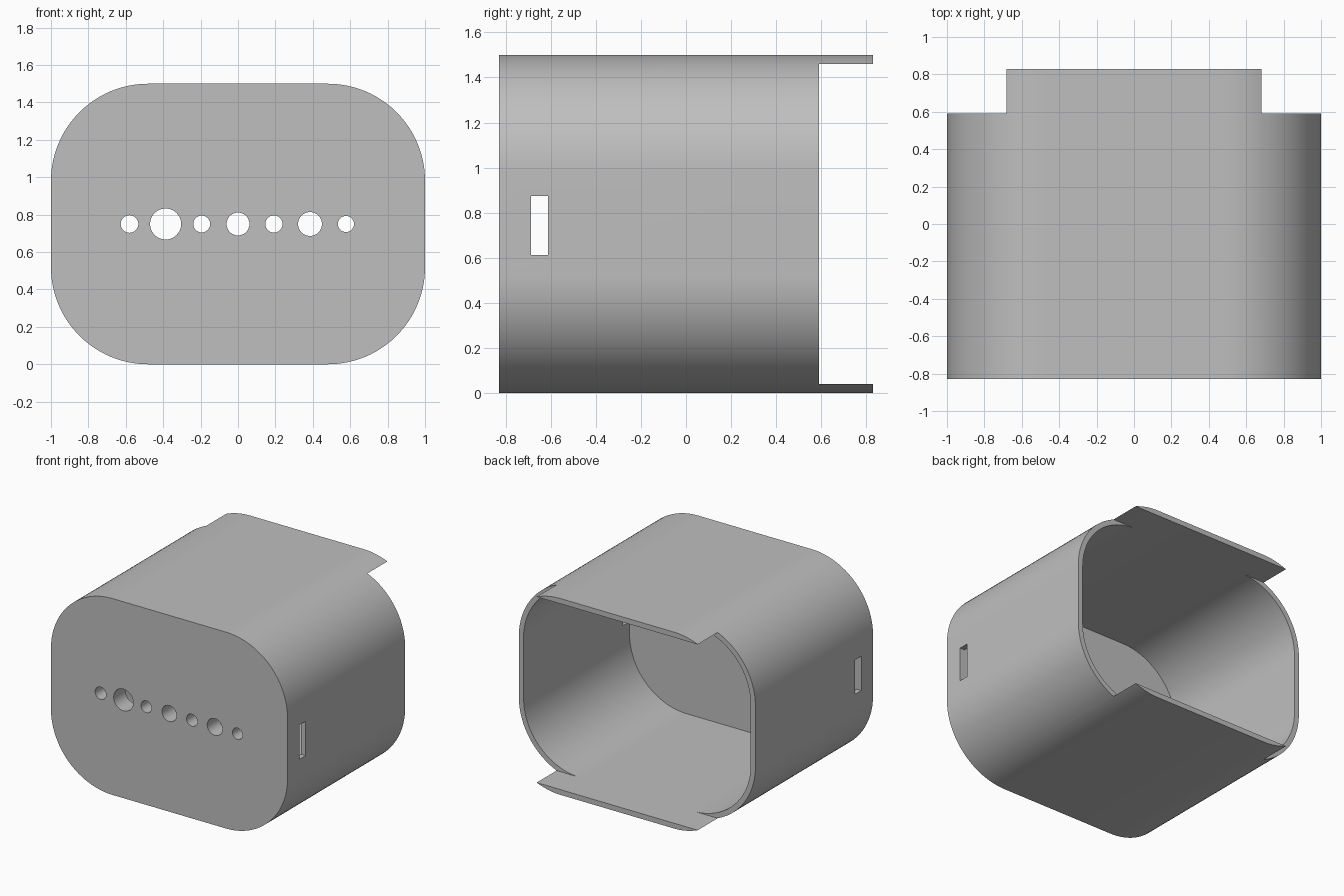
import bpy, bmesh, math
from mathutils import Matrix

if "Cube" in bpy.data.objects:
    bpy.data.objects.remove(bpy.data.objects["Cube"], do_unlink=True)

WALL, RADIUS = 0.04, 0.52
FRONT, PANEL_BACK, RIM, BACK = -0.83, -0.69, 0.59, 0.83
HEIGHT = 1.5
MID = HEIGHT / 2

grey = bpy.data.materials.new("light_grey")
grey.use_nodes = True
colour = (0.52, 0.52, 0.52, 1)
grey.diffuse_color = colour
grey.node_tree.nodes["Principled BSDF"].inputs["Base Color"].default_value = colour


def make_object(name, bm):
    bmesh.ops.recalc_face_normals(bm, faces=bm.faces)
    mesh = bpy.data.meshes.new(name)
    bm.to_mesh(mesh)
    bm.free()
    mesh.materials.append(grey)
    obj = bpy.data.objects.new(name, mesh)
    bpy.context.collection.objects.link(obj)
    return obj


def rounded_prism(name, inset, y0, y1, steps=24):
    """Rounded rectangle in XZ, extruded along Y."""
    r = RADIUS - inset
    cx, cz = 1 - RADIUS, MID - RADIUS
    bm = bmesh.new()
    ring = []
    for q, (sx, sz) in enumerate([(1, 1), (-1, 1), (-1, -1), (1, -1)]):
        for i in range(steps + 1):
            a = (q + i / steps) * math.pi / 2
            ring.append(bm.verts.new((sx * cx + r * math.cos(a), y0,
                                      MID + sz * cz + r * math.sin(a))))
    face = bm.faces.new(ring)
    grown = bmesh.ops.extrude_face_region(bm, geom=[face])["geom"]
    bmesh.ops.translate(bm, vec=(0, y1 - y0, 0),
                        verts=[v for v in grown if isinstance(v, bmesh.types.BMVert)])
    return make_object(name, bm)


def box(name, x, y, z):
    bm = bmesh.new()
    lows, highs = zip(x, y, z)
    size = [b - a for a, b in zip(lows, highs)]
    centre = [(a + b) / 2 for a, b in zip(lows, highs)]
    bmesh.ops.create_cube(bm, size=1, matrix=Matrix.Translation(centre)
                          @ Matrix.Diagonal((*size, 1)))
    return make_object(name, bm)


def drill(name, x, radius):
    bm = bmesh.new()
    bmesh.ops.create_cone(bm, cap_ends=True, segments=48, radius1=radius,
                          radius2=radius, depth=0.4,
                          matrix=Matrix.Translation((x, FRONT + 0.1, MID))
                          @ Matrix.Rotation(math.pi / 2, 4, "X"))
    return make_object(name, bm)


def cut(target, cutter):
    cutter.hide_render = True
    mod = target.modifiers.new("cut", "BOOLEAN")
    mod.operation = "DIFFERENCE"
    mod.solver = "EXACT"
    mod.object = cutter
    bpy.context.view_layer.objects.active = target
    bpy.ops.object.modifier_apply(modifier=mod.name)
    bpy.data.objects.remove(cutter, do_unlink=True)


# Outer shell, hollowed from the back behind a thick front panel
shell = rounded_prism("enclosure_shell", 0, FRONT, BACK)
cut(shell, rounded_prism("cavity_cutter", WALL, PANEL_BACK, BACK + 0.2))

# Back opening trimmed so that only the top and bottom tabs reach the end
cut(shell, box("tab_cutter", (-1.2, 1.2), (RIM, BACK + 0.3),
               (WALL + 0.0004, HEIGHT - WALL - 0.0004)))

# Slots through both side walls
cut(shell, box("slot_cutter", (-1.2, 1.2), (-0.688, -0.612), (0.613, 0.875)))

# Row of round holes in the front panel
for hole_x, hole_r in [(-0.58, 0.047), (-0.387, 0.083), (-0.194, 0.045), (0, 0.061),
                       (0.192, 0.046), (0.385, 0.064), (0.577, 0.043)]:
    cut(shell, drill("hole_cutter", hole_x, hole_r))

# Smooth corners, sharp rims
bpy.ops.object.select_all(action="DESELECT")
shell.select_set(True)
bpy.context.view_layer.objects.active = shell
bpy.ops.object.shade_smooth_by_angle(angle=math.radians(15))
